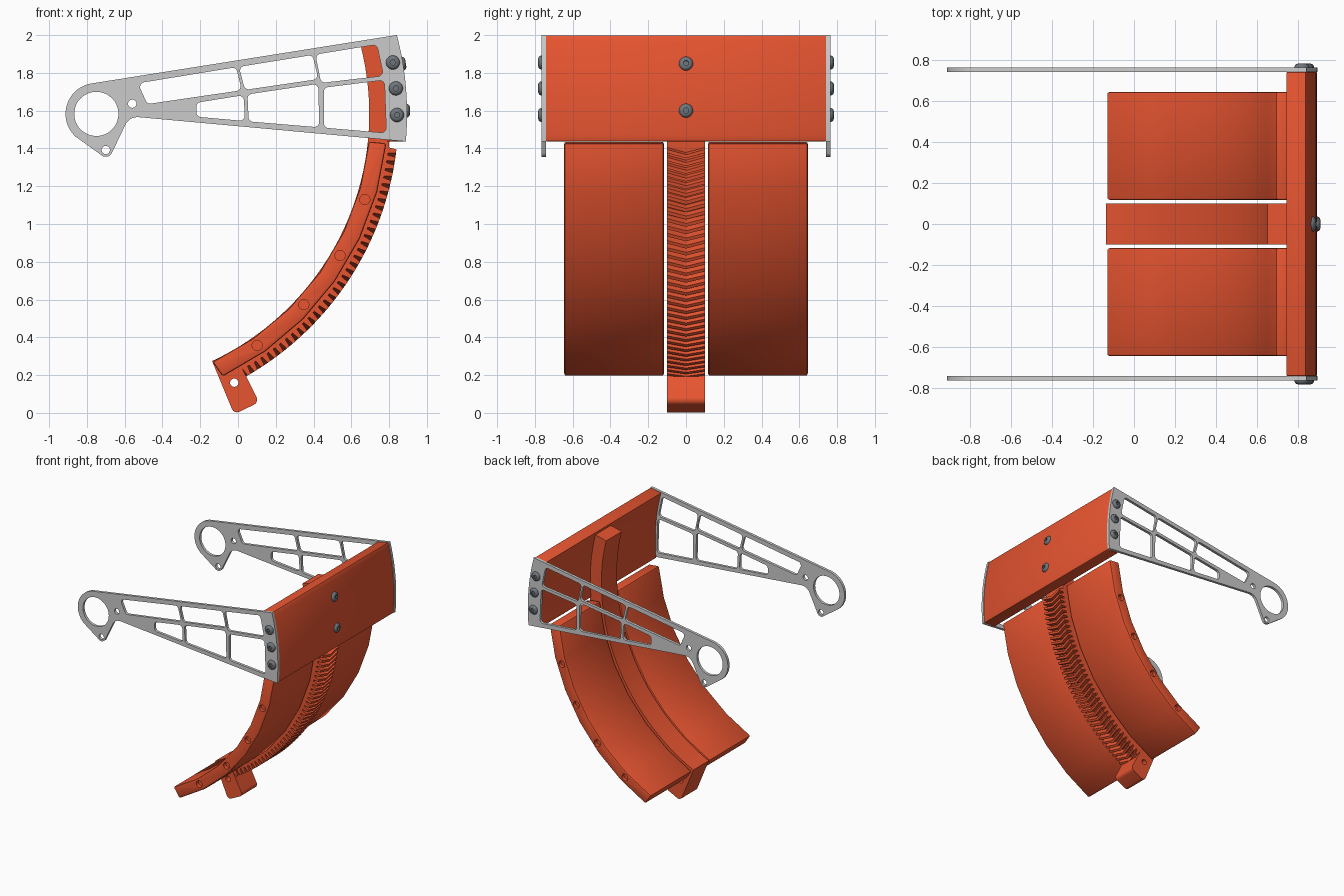
import bpy, bmesh
from math import sin, cos, radians, pi, tan
from mathutils import Vector, Matrix

if "Cube" in bpy.data.objects:
    bpy.data.objects.remove(bpy.data.objects["Cube"])

C = (-0.75, 1.583)          # pivot centre shared by every arc

def mat(name, col):
    m = bpy.data.materials.new(name)
    m.diffuse_color = (*col, 1)
    m.use_nodes = True
    m.node_tree.nodes["Principled BSDF"].inputs["Base Color"].default_value = m.diffuse_color
    return m

orange = mat("orange", (0.8, 0.09, 0.03))
steel = mat("dark_steel", (0.16, 0.18, 0.2))

def arc(r, a0, a1, n, c=C):
    return [(c[0] + r * cos(radians(a0 + (a1 - a0) * i / n)),
             c[1] + r * sin(radians(a0 + (a1 - a0) * i / n))) for i in range(n + 1)]

def fillet(p, q, s, r, n=6):
    """Points of a rounded corner at q between p and s."""
    p, q, s = Vector(p), Vector(q), Vector(s)
    u, v = (p - q).normalized(), (s - q).normalized()
    half = u.angle(v) / 2
    d = r / tan(half)
    c = q + (u + v).normalized() * (r / sin(half))
    a, b = q + u * d - c, q + v * d - c
    return [tuple(c + (a.lerp(b, i / n)).normalized() * r) for i in range(n + 1)]

def rounded(poly, r):
    k = len(poly)
    return [pt for i in range(k) for pt in fillet(poly[i - 1], poly[i], poly[(i + 1) % k], r)]

def to_object(name, bm, material):
    bmesh.ops.recalc_face_normals(bm, faces=bm.faces)
    me = bpy.data.meshes.new(name)
    bm.to_mesh(me)
    bm.free()
    ob = bpy.data.objects.new(name, me)
    bpy.context.collection.objects.link(ob)
    if material:
        me.materials.append(material)
    return ob

def prism(name, pts, y0, y1, material=None):
    bm = bmesh.new()
    f = bm.faces.new([bm.verts.new((x, y0, z)) for x, z in pts])
    ex = bmesh.ops.extrude_face_region(bm, geom=[f])
    bmesh.ops.translate(bm, vec=(0, y1 - y0, 0),
                        verts=[g for g in ex["geom"] if isinstance(g, bmesh.types.BMVert)])
    return to_object(name, bm, material)

def finish(ob, bevel=0, cutters=(), smooth=True):
    """Bevel, cut, bake the modifiers and shade."""
    if bevel:
        b = ob.modifiers.new("bevel", 'BEVEL')
        b.width, b.segments, b.limit_method, b.angle_limit = bevel, 2, 'ANGLE', radians(40)
    for c in cutters:
        m = ob.modifiers.new("cut", 'BOOLEAN')
        m.object, m.solver = c, 'EXACT'
    bpy.context.view_layer.update()
    me = bpy.data.meshes.new_from_object(ob.evaluated_get(bpy.context.evaluated_depsgraph_get()))
    ob.modifiers.clear()
    ob.data = me
    for c in cutters:
        bpy.data.objects.remove(c)
    if smooth:
        bpy.ops.object.select_all(action='DESELECT')
        ob.select_set(True)
        bpy.context.view_layer.objects.active = ob
        bpy.ops.object.shade_smooth_by_angle(angle=radians(30))

def hole_cutter(c, r, y0, y1):
    ob = prism("cutter", arc(r, 0, 345, 23, c), y0, y1)
    ob.hide_render = True
    return ob

# Side plates: outline with lightening holes
tab = (-0.70, 1.392)
neck, low = (-0.575, 1.57), (0.888, 1.437)
outline = (arc(0.163, 99, 228, 28) + arc(0.036, 228, 334, 10, tab)
           + fillet((-0.667, 1.378), neck, low, 0.07) + arc(1.645, -5.1, 14.7, 16))
windows = [
    [(-0.53, 1.745), (-0.01, 1.83), (0.02, 1.708), (-0.48, 1.635)],
    [(0.005, 1.832), (0.395, 1.895), (0.425, 1.767), (0.037, 1.71)],
    [(0.41, 1.897), (0.735, 1.95), (0.77, 1.785), (0.44, 1.747)],
    [(-0.22, 1.642), (0.03, 1.682), (0.037, 1.545), (-0.22, 1.568)],
    [(0.05, 1.686), (0.425, 1.742), (0.43, 1.512), (0.057, 1.543)],
    [(0.455, 1.722), (0.775, 1.762), (0.785, 1.482), (0.455, 1.51)],
]
loops = [outline, arc(0.117, 0, 352.5, 47)] + [rounded(w, 0.025) for w in windows]
loops += [arc(0.022, 0, 345, 23, c) for c in ((-0.56, 1.637), tab)]
for name, y in (("front_side_plate", -0.753), ("rear_side_plate", 0.753)):
    cu = bpy.data.curves.new(name, 'CURVE')
    cu.dimensions, cu.fill_mode, cu.extrude = '2D', 'BOTH', 0.011
    for pts in loops:
        sp = cu.splines.new('POLY')
        sp.points.add(len(pts) - 1)
        for p, (x, z) in zip(sp.points, pts):
            p.co = (x, z, 0, 1)
        sp.use_cyclic_u = True
    src = bpy.data.objects.new(name + "_curve", cu)
    bpy.context.collection.objects.link(src)
    bpy.context.view_layer.update()
    me = bpy.data.meshes.new_from_object(src.evaluated_get(bpy.context.evaluated_depsgraph_get()))
    bpy.data.objects.remove(src)
    me.transform(Matrix.Translation((0, y, 0)) @ Matrix.Rotation(pi / 2, 4, 'X'))
    ob = bpy.data.objects.new(name, me)
    bpy.context.collection.objects.link(ob)
    bm = bmesh.new()
    bm.from_mesh(me)
    bmesh.ops.remove_doubles(bm, verts=bm.verts, dist=1e-5)
    bmesh.ops.recalc_face_normals(bm, faces=bm.faces)
    bm.to_mesh(me)
    bm.free()
    finish(ob)

# Curved cross block joining the plates
block = prism("cross_block", arc(1.643, -5.1, 14.7, 16) + arc(1.545, 14.9, -5.4, 16),
              -0.742, 0.742, orange)
finish(block, 0.005)

# Curved panels either side of the rack, with blind side holes
for name, s in (("front_panel", -1), ("rear_panel", 1)):
    panel = prism(name, arc(1.45, -5.8, -64.9, 6) + arc(1.543, -64.3, -5.8, 6),
                  s * 0.117, s * 0.645, orange)
    cuts = [hole_cutter(arc(1.492, a, a, 1)[0], 0.027, s * 0.615, s * 0.70)
            for a in (-17.7, -30.15, -42.6, -55.2)]
    finish(panel, 0.012, cuts)

# Central rack body with the end lug
lug = (fillet((-0.134, 0.26), (-0.02, -0.008), (0.108, 0.055), 0.03)
       + fillet((-0.02, -0.01), (0.113, 0.058), (0.035, 0.2), 0.03))
rack = prism("rack_body", arc(1.445, 14.1, -64.9, 36) + lug + arc(1.558, -60.2, 14.1, 36),
             -0.1, 0.1, orange)
finish(rack, 0, [hole_cutter((-0.02, 0.16), 0.022, -0.3, 0.3)])

# Chevron teeth along the rack
bm = bmesh.new()
for i in range(36):
    a = -59.6 + i * 1.5
    rings = []
    for y, off in ((-0.1, 0), (0, -1.0), (0.1, 0)):
        ring = []
        for r, da in ((1.55, -0.6), (1.6, -0.34), (1.6, 0.34), (1.55, 0.6)):
            x, z = arc(r, a + off + da, 0, 1)[0]
            ring.append(bm.verts.new((x, y, z)))
        rings.append(ring)
    bm.faces.new(rings[0])
    bm.faces.new(rings[2][::-1])
    for p, q in zip(rings, rings[1:]):
        for k in range(4):
            bm.faces.new((p[k], p[k - 1], q[k - 1], q[k]))
to_object("rack_teeth", bm, orange)

# Button head bolts with hex sockets
def bolt(name, loc, axis):
    bm = bmesh.new()
    prof = [(0.037, -0.01), (0.037, 0.006), (0.034, 0.012), (0.028, 0.018), (0.02, 0.021)]
    n, rings = 24, []
    for r, h in prof + [(0, 0.021), (0, 0.008)]:
        ring = []
        for k in range(n):
            t = 2 * pi * k / n
            rad = r or 0.015 * cos(pi / 6) / cos(t % (pi / 3) - pi / 6)
            ring.append(bm.verts.new((rad * cos(t), rad * sin(t), h)))
        rings.append(ring)
    for p, q in zip(rings, rings[1:]):
        for k in range(n):
            bm.faces.new((p[k - 1], p[k], q[k], q[k - 1]))
    bm.faces.new(rings[0][::-1])
    bm.faces.new(rings[-1])
    ob = to_object(name, bm, steel)
    ob.data.transform(Matrix.Translation(loc) @ Vector(axis).to_track_quat('Z', 'Y').to_matrix().to_4x4())
    finish(ob)

for i, (x, z) in enumerate(((0.82, 1.855), (0.836, 1.718), (0.842, 1.577))):
    for s in (-1, 1):
        bolt(f"{'front' if s < 0 else 'rear'}_plate_bolt_{i + 1}", (x, s * 0.762, z), (0, s, 0))
for i, a in enumerate((9.3, 0.6)):
    x, z = arc(1.643, a, a, 1)[0]
    bolt(f"block_bolt_{i + 1}", (x - 0.004, 0, z), (cos(radians(a)), 0, sin(radians(a))))
